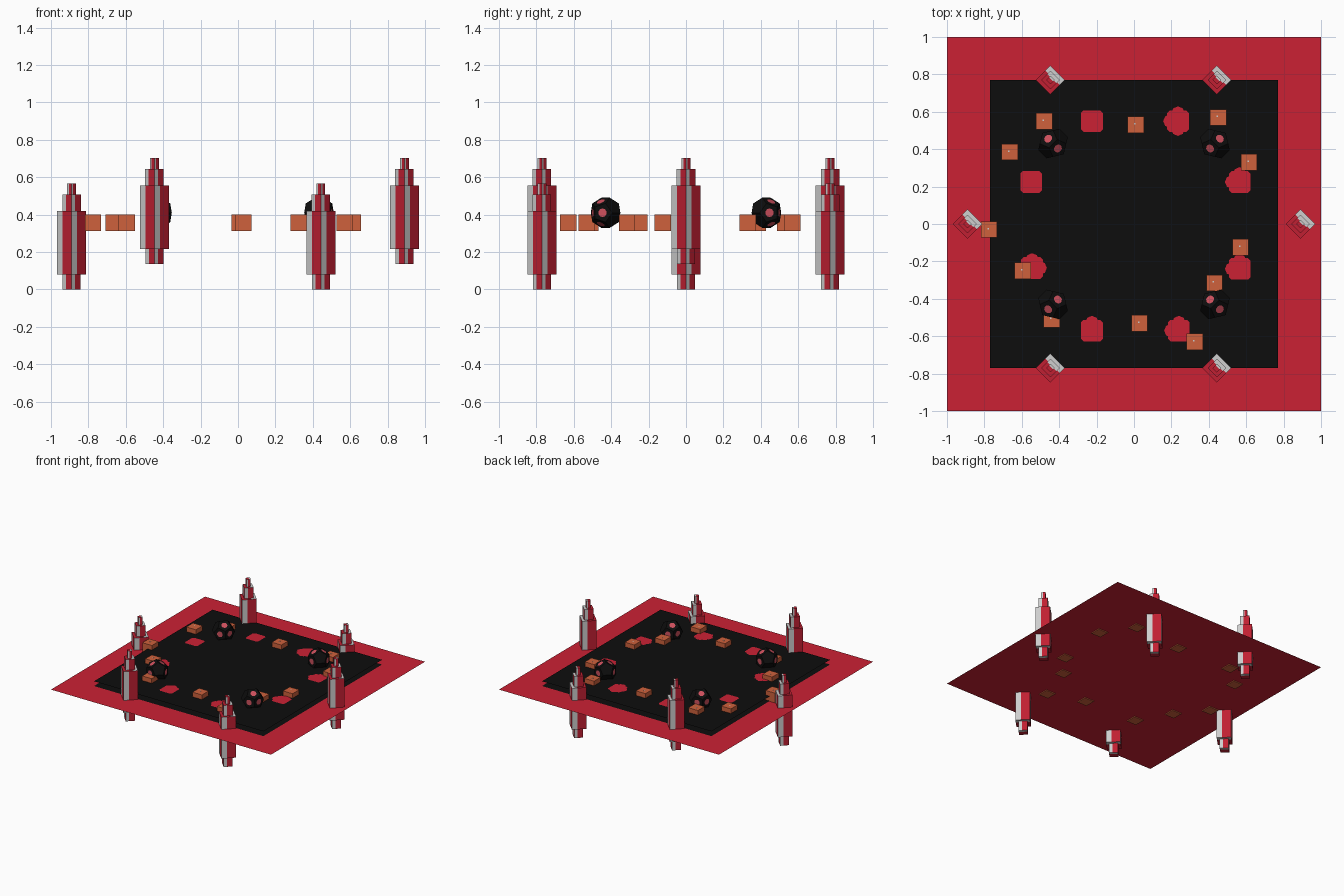
import bpy, bmesh, math
from mathutils import Matrix, Vector

old = bpy.data.objects.get("Cube")
if old:
    bpy.data.objects.remove(old, do_unlink=True)


def material(name, r, g, b):
    m = bpy.data.materials.new(name)
    m.use_nodes = True
    m.diffuse_color = (r, g, b, 1)
    m.node_tree.nodes["Principled BSDF"].inputs["Base Color"].default_value = (r, g, b, 1)
    return m


RED = material("arena_red", 0.60, 0.015, 0.034)
TOWER = material("tower_red", 0.53, 0.014, 0.032)
GREY = material("pale_grey", 0.62, 0.62, 0.62)
BLACK = material("floor_black", 0.004, 0.004, 0.004)
ORANGE = material("crate_orange", 0.62, 0.12, 0.045)
PINK = material("spot_pink", 0.62, 0.08, 0.11)


def to_mesh(bm, name, *mats):
    me = bpy.data.meshes.new(name)
    bm.to_mesh(me)
    bm.free()
    for m in mats:
        me.materials.append(m)
    return me


def place(name, me, loc, turn=0):
    ob = bpy.data.objects.new(name, me)
    ob.location = loc
    ob.rotation_euler.z = turn
    bpy.context.collection.objects.link(ob)
    return ob


# Ground border and the two stacked floor sheets
FLOOR = 0.362
for name, half, z, mat in (("ground", 1, 0.32, RED),
                           ("lower_floor", 0.77, 0.323, BLACK),
                           ("upper_floor", 0.77, FLOOR, BLACK)):
    bm = bmesh.new()
    bmesh.ops.create_grid(bm, x_segments=1, y_segments=1, size=half)
    place(name, to_mesh(bm, name, mat), (0, 0, z))


# Stepped tower: square tiers with a grey strip on the left of every side
def add_tier(bm, half, z0, z1):
    ring = []
    corners = [Vector((x * half, y * half, 0))
               for x, y in ((-1, -1), (1, -1), (1, 1), (-1, 1))]
    for k, c in enumerate(corners):
        ring += [c, c.lerp(corners[(k + 1) % 4], 0.38)]
    low = [bm.verts.new(p + Vector((0, 0, z0))) for p in ring]
    high = [bm.verts.new(p + Vector((0, 0, z1))) for p in ring]
    for i in range(8):
        j = (i + 1) % 8
        f = bm.faces.new((low[i], low[j], high[j], high[i]))
        f.material_index = 1 - i % 2
    caps = [bm.faces.new(high), bm.faces.new(low[::-1])]
    # Caps carry the strip along one edge
    edges = {e for f in caps for e in f.edges}
    verts = {v for f in caps for v in f.verts}
    bmesh.ops.bisect_plane(bm, geom=caps + list(edges) + list(verts), dist=1e-5,
                           plane_co=(0.3 * half, 0, 0), plane_no=(1, 0, 0))
    for f in bm.faces:
        if abs(f.normal.z) > 0.9 or abs(f.calc_center_median().z - z1) < 1e-5:
            f.material_index = int(f.calc_center_median().x > 0.3 * half)


tower = bmesh.new()
for half, z0, z1 in ((0.034, 0, 0.08), (0.055, 0.08, 0.42),
                     (0.035, 0.42, 0.507), (0.0165, 0.507, 0.567)):
    tier = bmesh.new()
    add_tier(tier, half, z0, z1)
    tier.normal_update()
    for f in tier.faces:
        if abs(f.normal.z) > 0.9:
            f.material_index = int(f.calc_center_median().x > 0.3 * half)
    part = to_mesh(tier, "tier")
    tower.from_mesh(part)
    bpy.data.meshes.remove(part)
tower_mesh = to_mesh(tower, "tower", TOWER, GREY)
for x, y, z in ((-0.89, 0, 0), (0.89, 0, 0.137), (0.443, -0.77, 0),
                (0.443, 0.77, 0), (-0.447, -0.77, 0.137), (-0.447, 0.77, 0.137)):
    place("tower", tower_mesh, (x, y, z), math.pi / 4)

# Crates with a tiny pale stud on the lid
bm = bmesh.new()
bmesh.ops.create_cube(bm, size=0.087)
crate_mesh = to_mesh(bm, "crate", ORANGE)
bm = bmesh.new()
bmesh.ops.create_cube(bm, size=0.008)
stud_mesh = to_mesh(bm, "crate_stud", GREY)
for x, y in ((-0.48, 0.55), (-0.665, 0.385), (0.01, 0.53), (0.45, 0.57),
             (0.615, 0.33), (0.57, -0.125), (0.43, -0.315), (0.325, -0.63),
             (0.03, -0.53), (-0.44, -0.51), (-0.595, -0.25), (-0.775, -0.03)):
    place("crate", crate_mesh, (x, y, 0.3565))
    place("crate_stud", stud_mesh, (x - 0.005, y + 0.005, 0.397))

# Flat red floor pads: chamfered squares, most with a rounded nub
def pad_mesh(nubs):
    bm = bmesh.new()
    h, c = 0.058, 0.044
    pts = [(-c, -h), (c, -h), (h, -c), (h, c), (c, h), (-c, h), (-h, c), (-h, -c)]
    bm.faces.new([bm.verts.new((x, y, 0)) for x, y in pts])
    for dx, dy in nubs:
        bmesh.ops.create_circle(bm, cap_ends=True, segments=8, radius=0.036,
                                matrix=Matrix.Translation((dx * 0.043, dy * 0.043, 0.0005)))
    return to_mesh(bm, "floor_pad", RED)


for x, y, nubs in ((-0.225, 0.55, ()), (0.235, 0.55, ((-1, 0), (0, -1), (0, 1))),
                   (-0.55, 0.225, ()), (0.565, 0.225, ((-1, 0), (0, 1))),
                   (0.565, -0.24, ((-1, 0), (0, 1))),
                   (-0.545, -0.235, ((1, 0), (0, 1))),
                   (-0.225, -0.57, ((0, 1),)), (0.24, -0.57, ((0, 1), (-1, 0)))):
    place("floor_pad", pad_mesh(nubs), (x, y, FLOOR + 0.002))

# Twelve-sided balls with round spots on some faces
PHI = (1 + math.sqrt(5)) / 2
SIGNS = (-1, 1)
points = [Vector((x, y, z)) for x in SIGNS for y in SIGNS for z in SIGNS]
for a in SIGNS:
    for b in SIGNS:
        p = (0, a / PHI, b * PHI)
        points += [Vector(p[k:] + p[:k]) for k in range(3)]
ball = bmesh.new()
for p in points:
    ball.verts.new(p * 0.05)
bmesh.ops.convex_hull(ball, input=ball.verts[:])
bmesh.ops.dissolve_limit(ball, angle_limit=0.05, verts=ball.verts[:], edges=ball.edges[:])
ball.normal_update()
spots = bmesh.new()
for f in ball.faces:
    if abs(f.normal.x) > 0.1:
        spin = f.normal.to_track_quat('Z', 'Y').to_matrix().to_4x4()
        spot = Matrix.Translation(f.calc_center_median() + f.normal * 0.002) @ spin
        bmesh.ops.create_circle(spots, cap_ends=True, segments=10, radius=0.023, matrix=spot)
ball_mesh = to_mesh(ball, "ball", BLACK)
spot_mesh = to_mesh(spots, "ball_spots", PINK)
for sx in SIGNS:
    for sy in SIGNS:
        spot_at = (sx * 0.433, sy * 0.43, 0.41)
        turn = math.atan2(sy, sx)
        place("ball", ball_mesh, spot_at, turn)
        place("ball_spots", spot_mesh, spot_at, turn)
